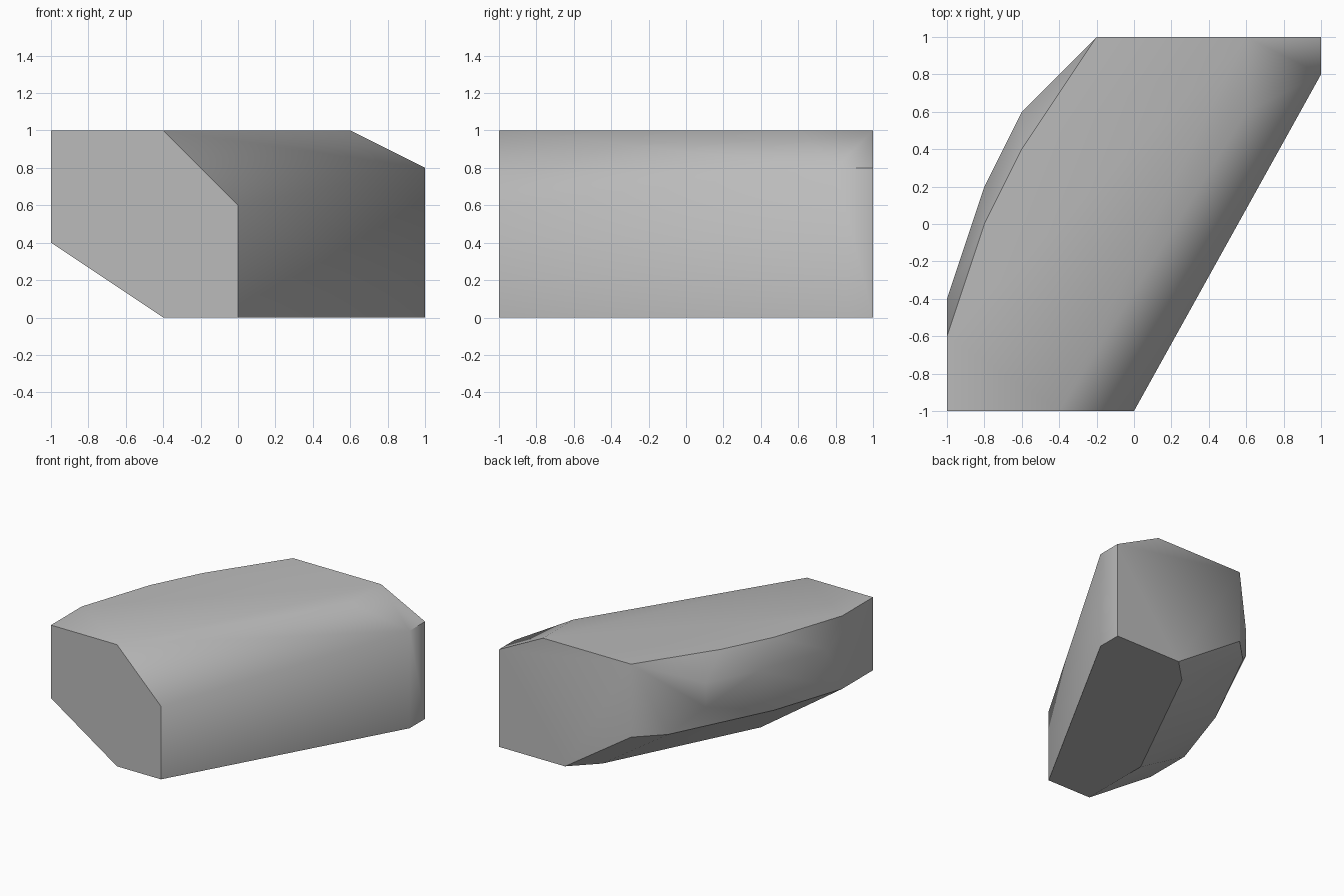
import bpy
import bmesh
import math

cube = bpy.data.objects.get("Cube")
if cube:
    bpy.data.objects.remove(cube, do_unlink=True)

# Stone colour
stone = bpy.data.materials.new("stone_grey")
stone.use_nodes = True
GREY = (0.5, 0.5, 0.5, 1)
stone.diffuse_color = GREY
stone.node_tree.nodes["Principled BSDF"].inputs["Base Color"].default_value = GREY


def level(z, outline):
    """Lift a plan outline to a height."""
    return [(x, y, z) for x, y in outline]


corners = []
# Flat top
corners += level(1, [(-.4, -1), (.6, .6), (.6, 1), (-.2, 1),
                     (-.6, .4), (-.8, 0), (-1, -.6), (-1, -1)])
# Shoulder: bulge on the curved side, chamfer on the straight side
corners += level(.8, [(1, .8), (1, 1), (-.6, .6), (-.8, .2), (-1, -.4)])
corners += level(.6, [(0, -1), (-.6, .6)])
# Undercut edge of the curved side
corners += level(.4, [(-.2, 1), (-.4, .8), (-.8, 0), (-1, -.6), (-1, -1)])
# Flat base
corners += level(0, [(0, -1), (1, .8), (1, 1), (.4, 1),
                     (.2, .8), (-.4, -.4), (-.4, -1)])

# Wrap the corners in a solid block and merge its flat facets
bm = bmesh.new()
for co in corners:
    bm.verts.new(co)
bmesh.ops.convex_hull(bm, input=bm.verts)
bmesh.ops.dissolve_limit(bm, angle_limit=math.radians(0.5),
                         verts=bm.verts, edges=bm.edges)
bmesh.ops.recalc_face_normals(bm, faces=bm.faces)

# Soft shading, with hard steep edges and hard edges round base and undercut
for face in bm.faces:
    face.smooth = True
for edge in bm.edges:
    a, b = (v.co.z for v in edge.verts)
    low = abs(a - b) < 0.01 and a < 0.5
    steep = edge.calc_face_angle(0) > math.radians(48)
    flat_join = edge.calc_face_angle(0) < math.radians(15)
    edge.smooth = not (steep or (low and not flat_join))

mesh = bpy.data.meshes.new("stone_block")
bm.to_mesh(mesh)
bm.free()
mesh.materials.append(stone)
block = bpy.data.objects.new("stone_block", mesh)
bpy.context.collection.objects.link(block)
